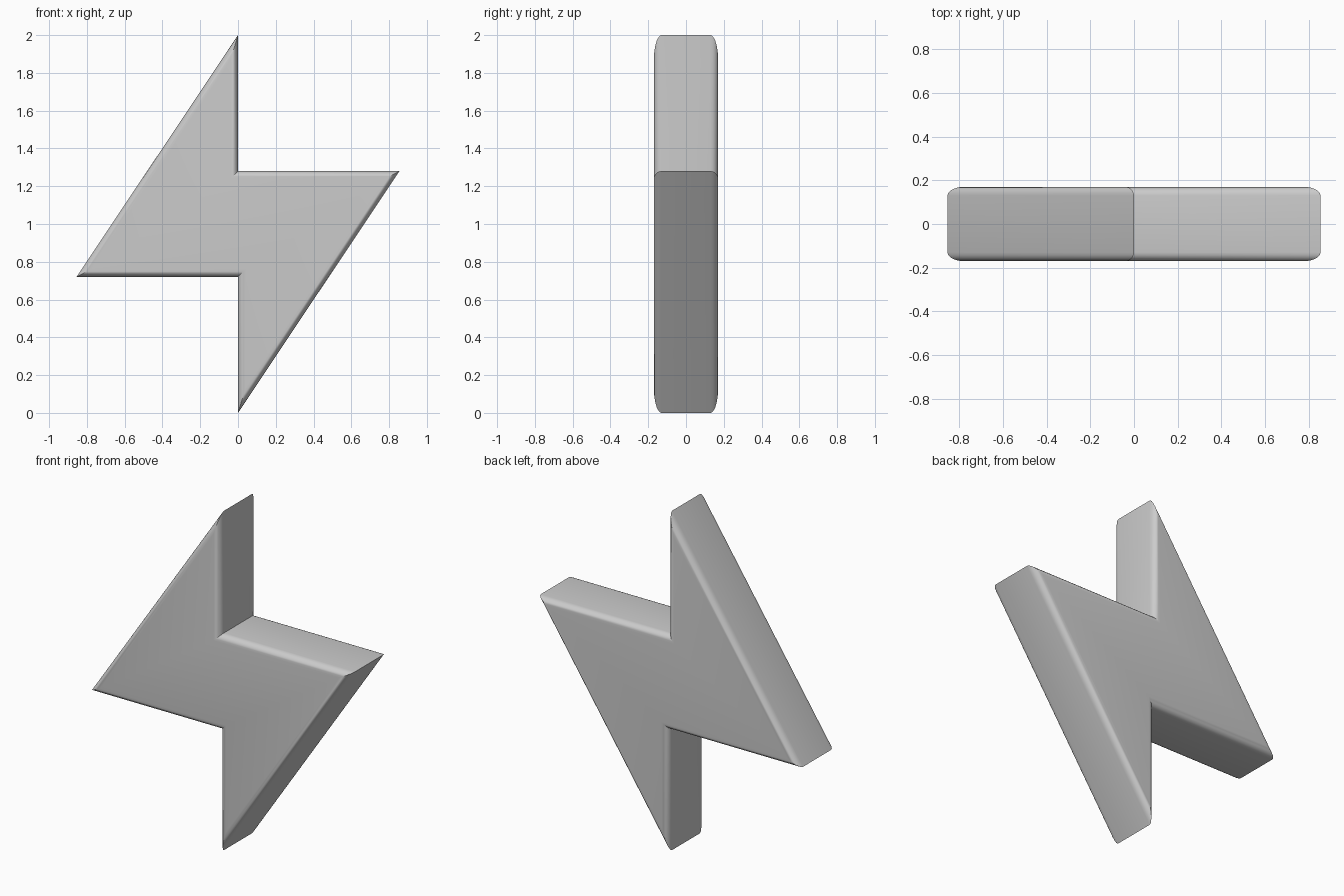
import bpy, bmesh, math

cube = bpy.data.objects.get("Cube")
if cube:
    bpy.data.objects.remove(cube, do_unlink=True)

HALF_DEPTH = 0.17
BEVEL = 0.04

# One flat colour
grey = bpy.data.materials.new("light_grey")
grey.use_nodes = True
colour = (0.6, 0.6, 0.6, 1)
grey.diffuse_color = colour
grey.node_tree.nodes["Principled BSDF"].inputs["Base Color"].default_value = colour

# Zigzag outline: half of it, repeated by a half turn about the middle
half = [(0, 1), (-0.855, -0.28), (0, -0.28)]
outline = half + [(-x, -z) for x, z in half]

# Extrude the outline from front to back
bm = bmesh.new()
front = bm.faces.new([bm.verts.new((x, -HALF_DEPTH, z + 1)) for x, z in outline])
back = bmesh.ops.extrude_face_region(bm, geom=[front], use_keep_orig=True)
bmesh.ops.translate(bm, vec=(0, 2 * HALF_DEPTH, 0),
                    verts=[g for g in back["geom"] if isinstance(g, bmesh.types.BMVert)])
bmesh.ops.recalc_face_normals(bm, faces=bm.faces)

# Round the front and back rims, leaving the corner edges sharp
rims = [e for e in bm.edges if abs(e.verts[0].co.y - e.verts[1].co.y) < 0.01]
bmesh.ops.bevel(bm, geom=rims, offset=BEVEL, offset_type='OFFSET', segments=5,
                profile=0.5, affect='EDGES', clamp_overlap=False)

mesh = bpy.data.meshes.new("lightning_bolt")
bm.to_mesh(mesh)
bm.free()
mesh.materials.append(grey)
bolt = bpy.data.objects.new("lightning_bolt", mesh)
bpy.context.collection.objects.link(bolt)
bpy.context.view_layer.objects.active = bolt
bolt.select_set(True)
bpy.ops.object.shade_smooth_by_angle(angle=math.radians(30))
